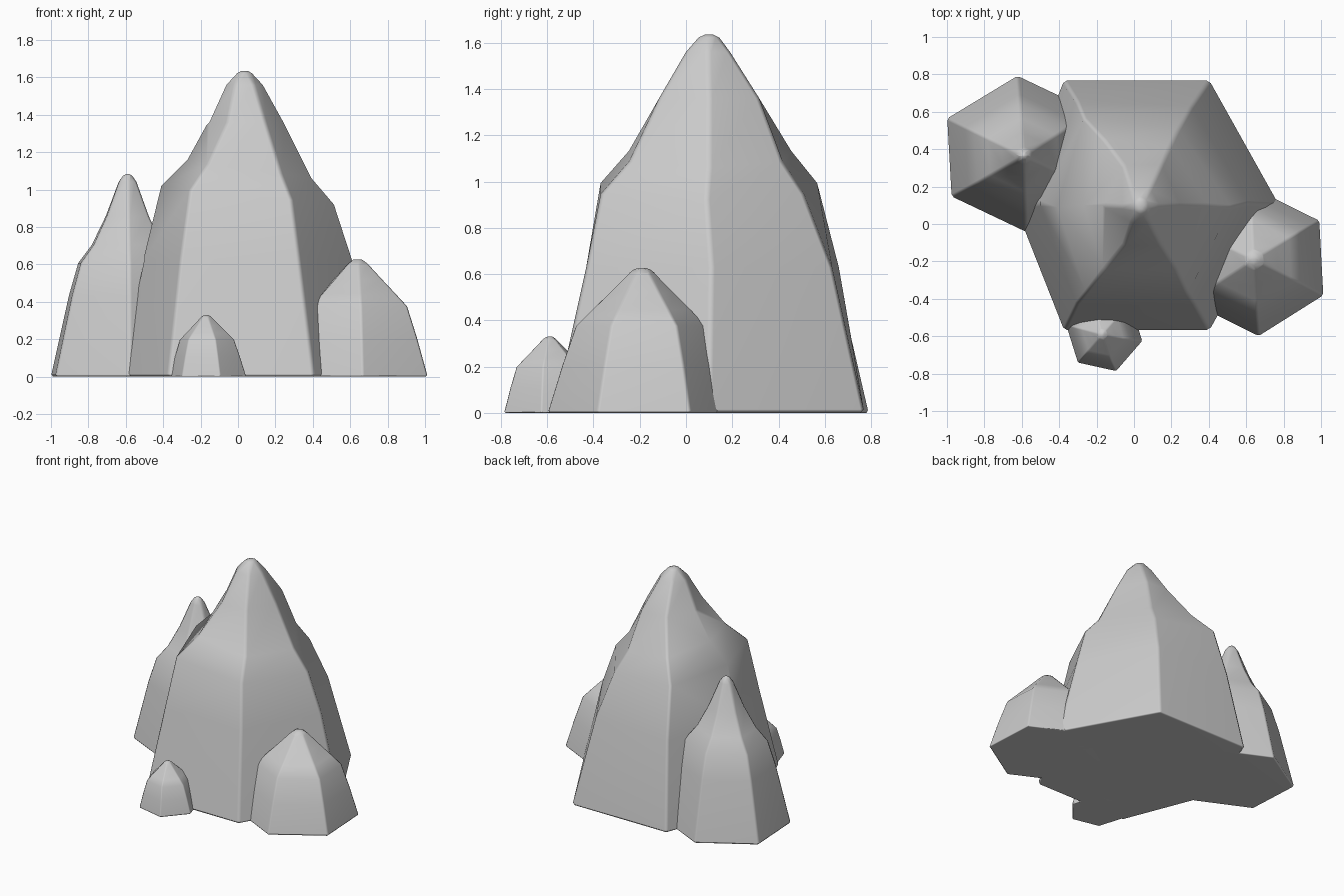
import bpy, bmesh, math

if "Cube" in bpy.data.objects:
    bpy.data.objects.remove(bpy.data.objects["Cube"])


def spire(name, rings, phase, bevel):
    """Loft six-sided rings (cx, cy, rx, ry, z, tilt, corner shifts) into a closed rock."""
    bm = bmesh.new()
    loops = []
    for cx, cy, rx, ry, z, tilt, shifts in rings:
        loop = []
        for i in range(6):
            a = math.radians(phase + 60 * i)
            dx, dy = shifts.get(i, (0, 0))
            loop.append(bm.verts.new((cx + rx * math.cos(a) + dx,
                                      cy + ry * math.sin(a) + dy,
                                      z + tilt * math.cos(a))))
        loops.append(loop)
    for lo, hi in zip(loops, loops[1:]):
        for i in range(6):
            j = (i + 1) % 6
            bm.faces.new((lo[i], lo[j], hi[j], hi[i]))
    bm.faces.new(loops[0][::-1])
    bm.faces.new(loops[-1])
    for f in bm.faces:
        f.smooth = True
    me = bpy.data.meshes.new(name)
    bm.to_mesh(me)
    bm.free()
    ob = bpy.data.objects.new(name, me)
    bpy.context.collection.objects.link(ob)
    # Slightly worn edges with smooth shading between the facets
    b = ob.modifiers.new("worn_edges", 'BEVEL')
    b.width = bevel
    b.segments = 1
    b.limit_method = 'ANGLE'
    b.angle_limit = math.radians(38)
    ob.modifiers.new("facet_normals", 'WEIGHTED_NORMAL')
    return ob


def scaled(base, apex, rx, ry, height, profile):
    """Rings from a (height fraction, width fraction) profile."""
    out = []
    for t, w in profile:
        out.append((base[0] + (apex[0] - base[0]) * t,
                    base[1] + (apex[1] - base[1]) * t,
                    rx * w, ry * w, height * t, 0, {}))
    return out


# Central peak; corners: 0 right, 1 back right, 2 back left, 3 left, 4 front left, 5 front right
spire("main_spire", [
    (0.01, 0.10, 0.77, 0.775, 0.00, 0, {3: (0.12, 0), 1: (0.01, 0), 5: (0.01, 0)}),
    (0.04, 0.11, 0.575, 0.625, 0.63, 0,
     {3: (0.03, 0), 4: (-0.06, 0), 2: (-0.06, 0.01), 1: (-0.02, -0.02)}),
    (0.055, 0.09, 0.465, 0.53, 0.97, -0.05,
     {4: (-0.08, 0), 2: (-0.09, 0.02), 1: (-0.05, -0.04)}),
    (0.065, 0.10, 0.335, 0.40, 1.11, -0.05,
     {4: (-0.06, 0), 2: (-0.06, 0.01), 1: (-0.04, -0.03)}),
    (0.045, 0.10, 0.205, 0.25, 1.36, 0, {}),
    (0.035, 0.095, 0.105, 0.11, 1.56, 0, {}),
    (0.035, 0.10, 0.035, 0.04, 1.635, 0, {}),
], 0, 0.016)

# Tall side rock
tall = [(0, 1), (0.4, 0.77), (0.56, 0.65), (0.65, 0.47),
        (0.79, 0.29), (0.96, 0.12), (1, 0.045)]
spire("left_spire", scaled((-0.6, 0.375), (-0.59, 0.365), 0.45, 0.42, 1.085, tall),
      33, 0.012)

# Two stubby rocks share one profile
stub = [(0, 1), (0.33, 0.85), (0.6, 0.71), (0.71, 0.54),
        (0.83, 0.35), (0.96, 0.15), (1, 0.06)]
spire("right_spire", scaled((0.645, -0.2), (0.64, -0.19), 0.415, 0.402, 0.627, stub),
      33, 0.01)
spire("small_spire", scaled((-0.16, -0.58), (-0.17, -0.59), 0.21, 0.218, 0.33, stub),
      -12, 0.006)
